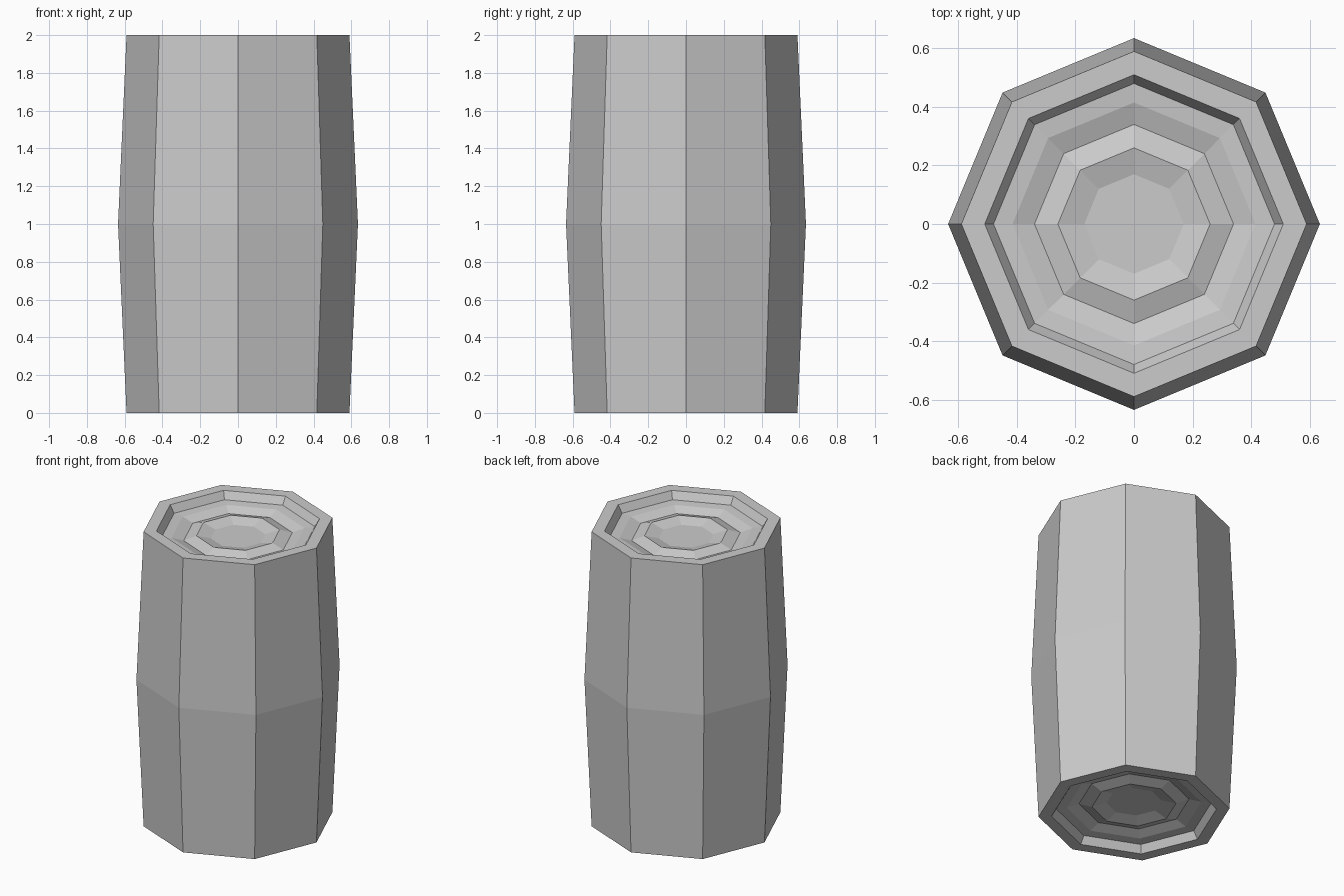
import bpy, bmesh
from math import cos, sin, tau

if "Cube" in bpy.data.objects:
    bpy.data.objects.remove(bpy.data.objects["Cube"])

SIDES = 8

# Half profile (radius, height), from the bulging middle up and in to the lid centre
upper = [(0.59, 2.0), (0.51, 2.0), (0.48, 1.95), (0.415, 1.945),
         (0.34, 1.92), (0.26, 1.946), (0.17, 1.922)]
# Mirror it about z = 1 so the bottom has the same recessed lid
profile = [(r, 2 - z) for r, z in reversed(upper)] + [(0.635, 1.0)] + upper


def lathe(name, points, sides):
    """Spin a profile around z into a closed, flat-faced solid."""
    bm = bmesh.new()
    rings = [[bm.verts.new((r * cos(tau * i / sides), r * sin(tau * i / sides), z))
              for i in range(sides)] for r, z in points]
    for a, b in zip(rings, rings[1:]):
        for i in range(sides):
            j = (i + 1) % sides
            bm.faces.new((a[i], a[j], b[j], b[i]))
    # Flat centres of the two lids
    bm.faces.new(list(reversed(rings[0])))
    bm.faces.new(rings[-1])
    bmesh.ops.recalc_face_normals(bm, faces=bm.faces[:])
    mesh = bpy.data.meshes.new(name)
    bm.to_mesh(mesh)
    bm.free()
    obj = bpy.data.objects.new(name, mesh)
    bpy.context.collection.objects.link(obj)
    return obj


# Barrel with raised rims and stepped lids
lathe("barrel", profile, SIDES)
